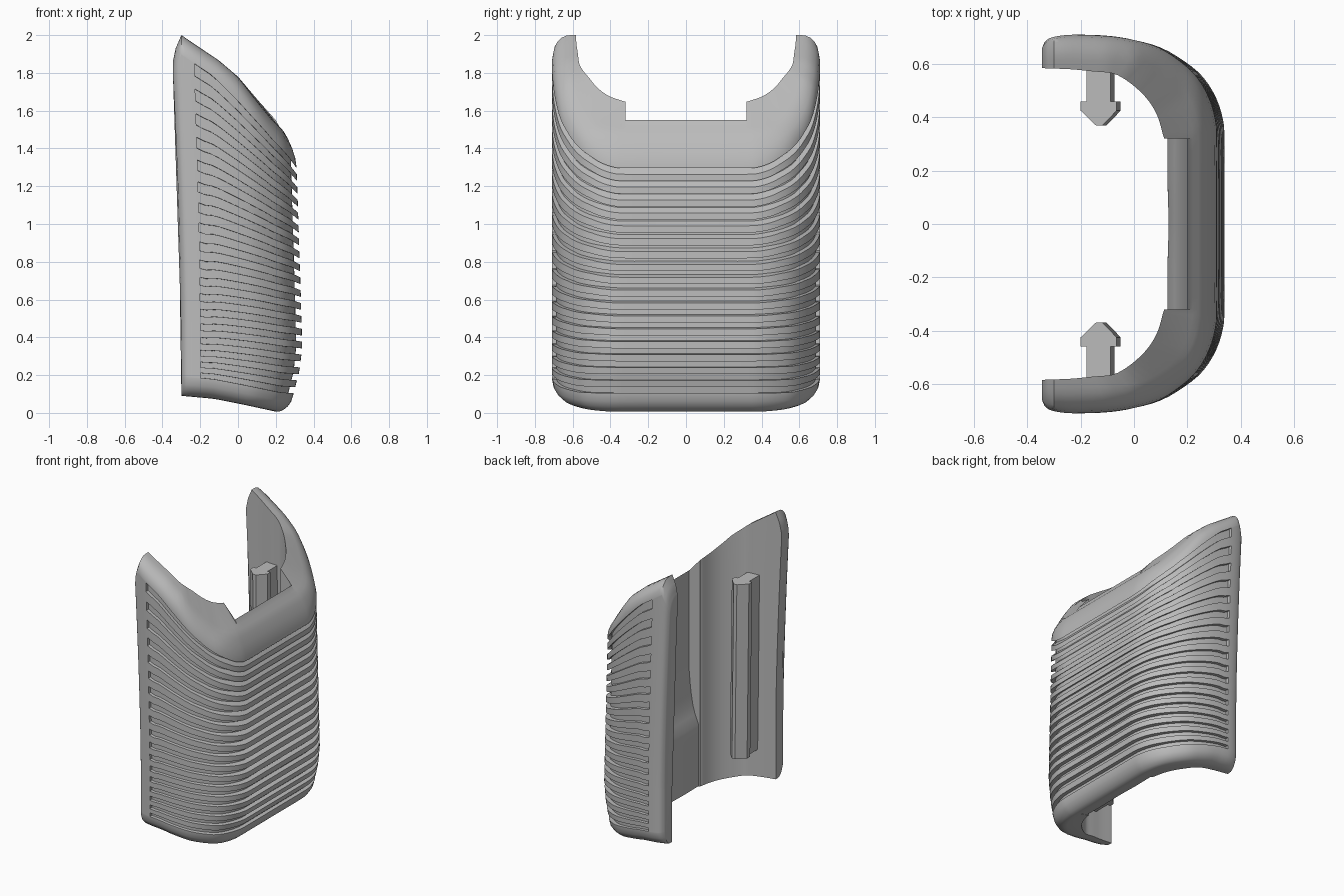
import bpy, bmesh, math
from mathutils import Vector

if "Cube" in bpy.data.objects:
    bpy.data.objects.remove(bpy.data.objects["Cube"])

grey = bpy.data.materials.new("neutral grey")
grey.use_nodes = True
GREY = (0.5, 0.5, 0.5, 1)
grey.diffuse_color = GREY
grey.node_tree.nodes["Principled BSDF"].inputs["Base Color"].default_value = GREY


def table(points):
    """Piecewise linear lookup."""
    def look(x):
        x = min(max(x, points[0][0]), points[-1][0])
        for (a, fa), (b, fb) in zip(points, points[1:]):
            if x <= b:
                return fa + (fb - fa) * (x - a) / (b - a)
    return look


def clamp(v):
    return min(max(v, 0), 1)


def spline(p, i, t):
    """Catmull-Rom point after knot i."""
    a, b, c, d = (Vector(p[min(max(i + k, 0), len(p) - 1)]) for k in (-1, 0, 1, 2))
    return b + 0.5 * t * (c - a + t * (2 * a - 5 * b + 4 * c - d + t * (3 * (b - c) + d - a)))


def finish(name, bm, angle):
    bmesh.ops.remove_doubles(bm, verts=bm.verts, dist=0.0003)
    bmesh.ops.recalc_face_normals(bm, faces=bm.faces)
    mesh = bpy.data.meshes.new(name)
    bm.to_mesh(mesh)
    bm.free()
    mesh.materials.append(grey)
    ob = bpy.data.objects.new(name, mesh)
    bpy.context.collection.objects.link(ob)
    bpy.ops.object.select_all(action='DESELECT')
    ob.select_set(True)
    bpy.context.view_layer.objects.active = ob
    bpy.ops.object.shade_smooth_by_angle(angle=math.radians(angle))
    return ob


# Edge heights along the depth of the grip, and how the body leans
top_edge = table([(-.345, 1.86), (-.33, 1.93), (-.3, 2), (-.1, 1.865), (0, 1.78),
                  (.11, 1.65), (.2, 1.55), (.27, 1.49), (.34, 1.4)])
bottom_edge = table([(-.34, .09), (-.15, .075), (0, .05), (.25, .005), (.34, 0)])
front_lean = table([(0, -.06), (.11, -.045), (.22, -.015), (.35, 0), (.7, -.01), (1.3, -.03)])
recess_x = table([(.47, .125), (.52, .148), (.6, .17), (.7, .187), (.85, .2)])


def arm_lean(z):
    return .045 * (1 - clamp((z - .5) / 1.3) ** 1.5)


def place(p, z, outer):
    x = p.x + arm_lean(z) * clamp(-p.x / .34)
    if outer:
        x += front_lean(z) * clamp(p.x / .34)
    return Vector((x, p.y, z))


# Half of the U plan: outer x, outer y, inner x, inner y
PLAN = [(-.345, .665, -.345, .585), (-.33, .688, -.33, .584), (-.3, .702, -.3, .583),
        (-.23, .71, -.23, .58), (-.1, .705, -.15, .572), (0, .69, -.08, .565),
        (.1, .662, -.03, .54), (.19, .61, .02, .5), (.26, .55, .06, .455),
        (.31, .47, .09, .4), (.335, .39, .11, .33), (.34, .32, .112, .32),
        (.34, .16, .125, .16), (.34, 0, .13, 0)]
GROOVE_START, RECESS_START, STEPS = 3, 11, 3
GROOVES, DUTY, DEPTH, FILLET = 18, .48, .032, .1
PITCHES = GROOVES - 1 + DUTY
ARC = [0, .08, .25, .5, .75, 1]


def column(plan, grooved, recessed):
    """Closed loop of points: bottom round, grooved face, top round, inner wall."""
    o, i = Vector(plan[:2]), Vector(plan[2:])
    if recessed:
        inner_x = recess_x
    inward = (i - o).normalized()
    inset = min(FILLET, .75 * (i - o).length)
    loop = []

    def drop(t):
        return FILLET * (1 - math.sqrt(1 - (1 - t) ** 2))

    for t in reversed(ARC):
        p = o + inward * inset * t
        loop.append(place(p, bottom_edge(p.x) + drop(t), True))

    def band(s, depth):
        p = o + inward * depth
        low = bottom_edge(p.x) + FILLET + .004
        high = min(top_edge(p.x) - FILLET - .004, 1.85 - (p.x + .2))
        k = .44 * clamp((.34 - p.x) / .54)
        v = s - k * s * (1 - s)
        loop.append(place(p, low + (high - low) * v, True))

    cut = DEPTH * (.7 + .3 * clamp(o.x / .3)) if grooved else 0
    for g in range(GROOVES):
        a, b = g / PITCHES, (g + DUTY) / PITCHES
        for s, d in ((a, 0), (a + .0005, cut), (b - .0005, cut), (b, 0)):
            band(s, d)
    for t in ARC:
        p = o + inward * inset * t
        loop.append(place(p, top_edge(p.x) - drop(t), True))

    rows = 24
    for r in range(rows, -1, -1):
        q = i.copy()
        zt = top_edge(.2 if recessed else q.x)
        zb = bottom_edge(q.x)
        z = zb + (zt - zb) * r / rows
        if recessed:
            q.x = max(q.x, inner_x(z))
        loop.append(place(q, z, False))
    return loop


# Grip shell: columns swept around the U, mirrored in y
half = []
for k in range(len(PLAN) - 1):
    for st in range(STEPS):
        p = spline(PLAN, k, st / STEPS)
        if st == 0 and k == GROOVE_START:
            half.append(column(p, False, False))
        if st == 0 and k == RECESS_START:
            half.append(column(p, True, False))
        half.append(column(p, k >= GROOVE_START, k >= RECESS_START))
middle = column(PLAN[-1], True, True)
flip = [[Vector((v.x, -v.y, v.z)) for v in col] for col in reversed(half)]

bm = bmesh.new()
cols = [[bm.verts.new(v) for v in col] for col in half + [middle] + flip]
n = len(cols[0])
for a, b in zip(cols, cols[1:]):
    for r in range(n):
        s = (r + 1) % n
        bm.faces.new((a[r], a[s], b[s], b[r]))
bm.faces.new(cols[0])
bm.faces.new(cols[-1])
finish("grip_shell", bm, 32)

# Arrow-shaped rails on the inner side walls
ARROW = [(-.178, .585), (-.178, .46), (-.2, .46), (-.2, .425), (-.143, .37),
         (-.118, .37), (-.065, .425), (-.065, .46), (-.088, .46), (-.088, .585)]
for name, side in (("left_rail", 1), ("right_rail", -1)):
    bm = bmesh.new()
    low = [bm.verts.new((x + .015, y * side, .27)) for x, y in ARROW]
    high = [bm.verts.new((x, y * side, 1.52)) for x, y in ARROW]
    bm.faces.new(low)
    bm.faces.new(high)
    for r in range(len(ARROW)):
        s = (r + 1) % len(ARROW)
        bm.faces.new((low[r], low[s], high[s], high[r]))
    finish(name, bm, 20)
